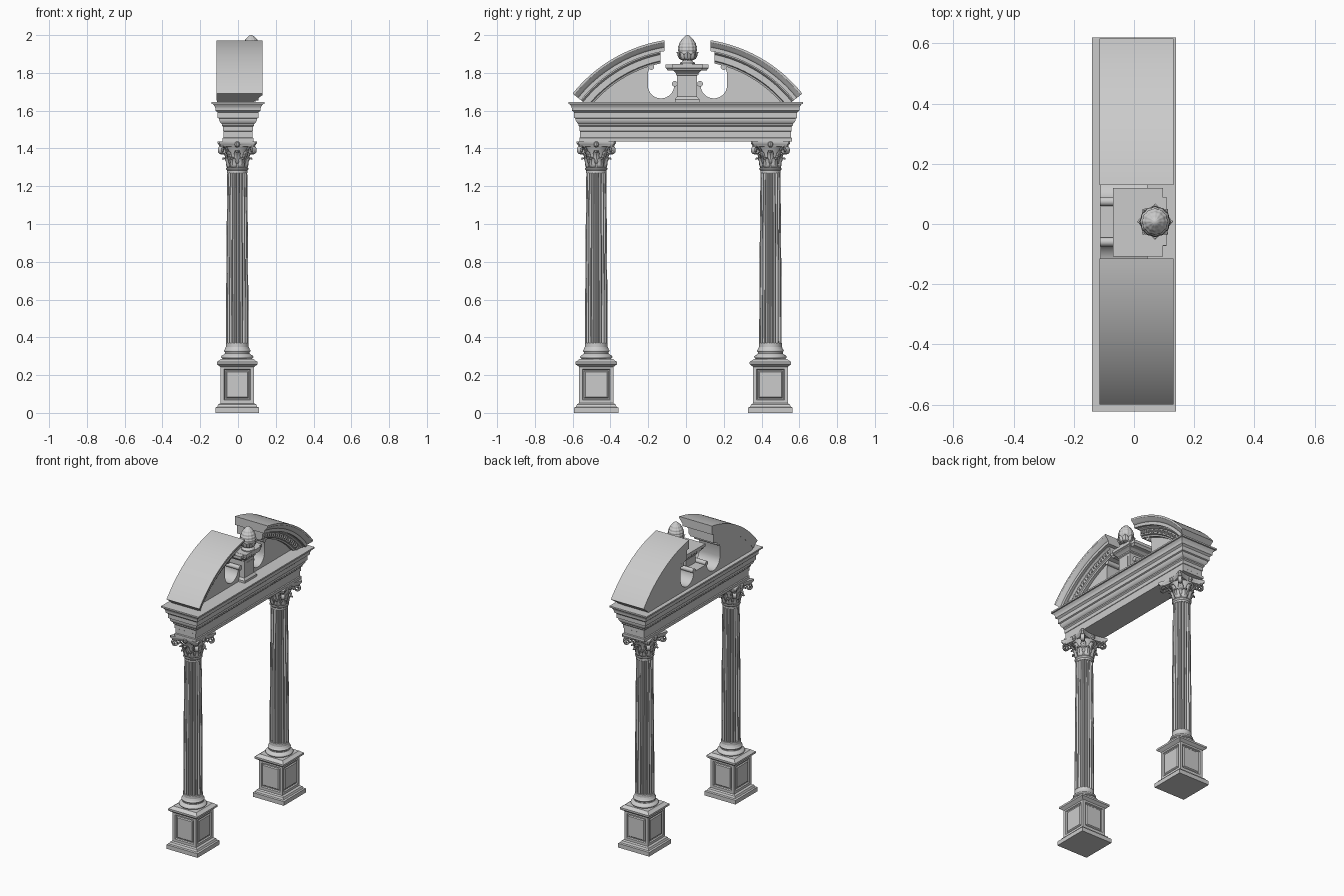
import bpy, bmesh
from math import sin, cos, asin, pi, radians, sqrt

if "Cube" in bpy.data.objects:
    bpy.data.objects.remove(bpy.data.objects["Cube"])


def part(name, lofts, solid=0):
    """One object from lofts: (rings of points, closed loop?, capped ends?)."""
    bm = bmesh.new()
    for rings, closed, caps in lofts:
        rows = [[bm.verts.new(p) for p in ring] for ring in rings]
        n = len(rows[0])
        for a, b in zip(rows, rows[1:]):
            for i in range(n if closed else n - 1):
                j = (i + 1) % n
                bm.faces.new((a[i], a[j], b[j], b[i]))
        if caps:
            bm.faces.new(rows[0][::-1])
            bm.faces.new(rows[-1])
    bmesh.ops.recalc_face_normals(bm, faces=bm.faces)
    me = bpy.data.meshes.new(name)
    bm.to_mesh(me)
    bm.free()
    ob = bpy.data.objects.new(name, me)
    bpy.context.collection.objects.link(ob)
    if solid:
        m = ob.modifiers.new("thickness", 'SOLIDIFY')
        m.thickness, m.offset = solid, 0
    return ob


def rect_stack(cx, cy, hx, hy, profile):
    """Rectangular mouldings; profile is (outward offset, z)."""
    return ([[(cx + sx * (hx + d), cy + sy * (hy + d), z)
              for sx, sy in ((-1, -1), (1, -1), (1, 1), (-1, 1))] for d, z in profile], True, True)


def revolve(cx, cy, profile, n=40, mod=lambda t, z: 1):
    """Turned shape; mod scales the radius by angle and height."""
    return ([[(cx + r * mod(t, z) * cos(t), cy + r * mod(t, z) * sin(t), z)
              for t in (2 * pi * i / n for i in range(n))] for r, z in profile], True, True)


def leaf(cx, cy, a, path, bow=0.006):
    """Strip running along (radius, z, half width), bowed across its width."""
    rings = []
    for r, z, w in path:
        rings.append([(cx + (r - bow * abs(j)) * cos(a) - j * w * sin(a),
                       cy + (r - bow * abs(j)) * sin(a) + j * w * cos(a), z)
                      for j in (-1, -.5, 0, .5, 1)])
    return (rings, False, False)


def prism_x(pts, x0, x1):
    return ([[(x, y, z) for y, z in pts] for x in (x0, x1)], True, True)


def disc_x(y, z, r, x0, x1):
    return prism_x([(y + r * cos(2 * pi * i / 20), z + r * sin(2 * pi * i / 20)) for i in range(20)], x0, x1)


FLUTES = 20


def flute(t, z):
    if not 0.37 < z < 1.27:
        return 1
    return 1 - 0.13 * sqrt(max(0, cos(FLUTES * t) + 0.35) / 1.35)


def column(cx, cy, side):
    # pedestal with panelled die
    part(side + "_pedestal_foot", [rect_stack(cx, cy, .088, .09, [
        (.028, 0), (.028, .028), (.018, .032), (.012, .045), (0, .052), (0, .06)])])
    die = part(side + "_pedestal_die", [rect_stack(cx, cy, .088, .092, [(0, .05), (0, .25)])])
    bm = bmesh.new()
    bm.from_mesh(die.data)
    sides = [f for f in bm.faces if abs(f.normal.z) < .5]
    for th, dp in ((.026, 0), (.006, -.008), (.008, 0), (.008, .006)):
        bmesh.ops.inset_individual(bm, faces=sides, thickness=th, depth=dp)
    bm.to_mesh(die.data)
    bm.free()
    part(side + "_pedestal_cap", [rect_stack(cx, cy, .086, .088, [
        (0, .24), (.006, .246), (.012, .25), (.022, .258), (.022, .27), (.012, .276), (0, .286)])])
    # moulded round base
    tor = [(.078 + .008 * sin(pi * i / 8), .286 + .02 * i / 8) for i in range(9)]
    top = [(.066 + .005 * sin(pi * i / 6), .322 + .014 * i / 6) for i in range(7)]
    part(side + "_column_base", [revolve(cx, cy, [(.07, .28)] + tor + [(.071, .309), (.066, .315)] + top
                                         + [(.064, .342), (.06, .35)])])
    # fluted shaft
    zs = [.345, .362, .369, .371, .378] + [.378 + .882 * i / 8 for i in range(1, 9)] + [1.269, 1.271, 1.29]
    part(side + "_fluted_shaft", [revolve(cx, cy, [(.06 - .007 * ((z - .345) / .945) ** 1.6, z) for z in zs],
                                          FLUTES * 8, flute)])
    # capital: bell, leaves, volutes, abacus
    part(side + "_capital_bell", [revolve(cx, cy, [
        (.053, 1.283), (.058, 1.287), (.06, 1.292), (.058, 1.297), (.052, 1.3), (.053, 1.34),
        (.06, 1.38), (.072, 1.405), (.076, 1.412)])])
    low = [(.055, 1.298, .016), (.06, 1.315, .019), (.062, 1.328, .014), (.066, 1.34, .017),
           (.074, 1.35, .012), (.082, 1.349, .01), (.085, 1.342, .004)]
    high = [(.056, 1.32, .016), (.06, 1.345, .018), (.064, 1.362, .014), (.071, 1.376, .016),
            (.082, 1.386, .012), (.091, 1.384, .009), (.094, 1.376, .004)]
    part(side + "_capital_leaves",
         [leaf(cx, cy, pi / 4 * k + pi / 8, low) for k in range(8)]
         + [leaf(cx, cy, pi / 4 * k, high) for k in range(8)], .005)
    spiral = [(.056, 1.345, .009), (.07, 1.378, .01), (.085, 1.4, .011)]
    for i in range(22):
        t, r = radians(120 - 26 * i), .024 - .0009 * i
        spiral.append((.111 + r * cos(t), 1.389 + r * sin(t), .012))
    part(side + "_capital_volutes",
         [leaf(cx, cy, pi / 4 + pi / 2 * k, spiral, 0) for k in range(4)], .006)
    outline = []
    for k in range(4):
        c, s = cos(pi / 2 * k), sin(pi / 2 * k)
        for i in range(9):
            v = -1 + i / 4
            u, w = .08 + .021 * v * v, .092 * v
            outline.append((u * c - w * s, u * s + w * c))
    part(side + "_capital_abacus", [([[(cx + x * f, cy + y * f, z) for x, y in outline] for f, z in (
        (.92, 1.409), (.96, 1.418), (1, 1.423), (1.03, 1.427), (1.03, 1.438))], True, True)])
    part(side + "_capital_flowers", [revolve(
        cx + .08 * cos(pi / 2 * k), cy + .08 * sin(pi / 2 * k),
        [(.003, 1.405), (.012, 1.412), (.014, 1.422), (.012, 1.432), (.003, 1.438)], 10) for k in range(4)])


column(-.004, -.475, "left")
column(-.004, .447, "right")

# entablature: architrave, frieze and cornice
part("entablature", [rect_stack(0, -.002, .074, .556, [
    (.007, 1.437), (.007, 1.455), (.002, 1.459), (.002, 1.49), (.005, 1.492), (.005, 1.515), (.012, 1.522),
    (.012, 1.53), (.018, 1.535), (.026, 1.548), (.026, 1.558), (.034, 1.562), (.034, 1.59), (.04, 1.596),
    (.046, 1.6), (.046, 1.612), (.049, 1.622), (.058, 1.634), (.065, 1.636), (.065, 1.646)])])

# broken segmental pediment
YC, ZC, A1 = .0075, 1.2034, radians(51.3)


def arc_sweep(s, profile, ybreak, n=40):
    rings = []
    for i in range(n + 1):
        ring = []
        for x, r in profile:
            a0 = asin(ybreak / r)
            a = a0 + (A1 - a0) * i / n
            ring.append((x, YC + s * r * sin(a), ZC + r * cos(a)))
        rings.append(ring)
    return (rings, True, True)


for s, side in ((-1, "left"), (1, "right")):
    part(side + "_pediment_cornice", [arc_sweep(s, [
        (-.114, .779), (.131, .779), (.131, .768), (.127, .762), (.117, .752), (.112, .744), (.108, .742),
        (.108, .722), (-.114, .722)], .122)])
    part(side + "_pediment_bed_moulding", [arc_sweep(s, [
        (-.112, .73), (.09, .73), (.09, .717), (.082, .71), (.076, .708), (.076, .676), (.068, .672),
        (.064, .662), (-.112, .662)], .143)])
    # carved blocks along the bed moulding
    blocks = []
    for k in range(19):
        a = radians(13.5 + 1.95 * k)
        h = .007 if k % 2 else .0045
        q = [(r, a + e) for r, e in ((.692 - h * 1.6, -h), (.692 + h * 1.6, -h), (.692 + h * 1.6, h), (.692 - h * 1.6, h))]
        blocks.append(prism_x([(YC + s * r * sin(t), ZC + r * cos(t)) for r, t in q], .07, .083))
    part(side + "_pediment_carving", blocks)
    # tympanum with U shaped opening
    pts = [(.69 * sin(a), ZC + .69 * cos(a)) for a in (radians(50.5 - 33 * i / 24) for i in range(25))]
    pts += [(.19, 1.835), (.203, 1.82), (.21, 1.80)]
    pts += [(.14 + .07 * cos(t), 1.735 + .07 * sin(t)) for t in (-pi * i / 16 for i in range(17))]
    pts += [(.0, 1.735), (0, 1.64), (.5, 1.64)]
    part(side + "_tympanum", [prism_x([(YC + s * y, z) for y, z in pts], -.112, .045)])
    part(side + "_tympanum_scrolls", [disc_x(YC + s * .067, 1.742, .015, -.113, .06),
                                      disc_x(YC + s * .192, 1.832, .016, -.113, .06)])

# centre pedestal
part("finial_pedestal", [
    rect_stack(.02, .006, .06, .053, [
        (.012, 1.64), (.012, 1.66), (.006, 1.668), (0, 1.674), (0, 1.785), (.006, 1.79), (.006, 1.798),
        (.02, 1.812), (.026, 1.815), (.026, 1.825)]),
    rect_stack(.0135, .006, .073, .104, [(0, 1.812), (.003, 1.82), (.01, 1.826), (.01, 1.845)]),
    rect_stack(.02, .008, .08, .07, [(0, 1.812), (.003, 1.82), (.01, 1.826), (.01, 1.846)])])
part("finial_pedestal_panel", [rect_stack(.078, .006, .004, .032, [(0, 1.69), (0, 1.77)])])

# pineapple finial on a leafy cup
FX, FY = .07, .008
part("finial_cup", [revolve(FX, FY, [(.04, 1.845), (.04, 1.853), (.03, 1.858), (.022, 1.866), (.03, 1.874),
                                     (.042, 1.884), (.044, 1.895)])])
part("finial_leaves", [leaf(FX, FY, pi / 4 * k, [
    (.026, 1.868, .008), (.042, 1.876, .016), (.049, 1.89, .018), (.052, 1.903, .012), (.058, 1.909, .004)])
    for k in range(8)], .005)
cone = [(.004 + .046 * sin(pi * (.28 + .72 * i / 40)) ** .75 if i < 40 else .003, 1.885 + .115 * (i / 40) ** .9)
        for i in range(41)]
part("finial_pineapple", [revolve(FX, FY, cone, 72, lambda t, z: .97 + .06 * cos(6 * t + 170 * z) * cos(6 * t - 170 * z))])

# smooth curved surfaces, keep crisp arrises
bpy.ops.object.select_all(action='SELECT')
bpy.context.view_layer.objects.active = bpy.context.scene.objects[0]
bpy.ops.object.shade_smooth_by_angle(angle=radians(32))
